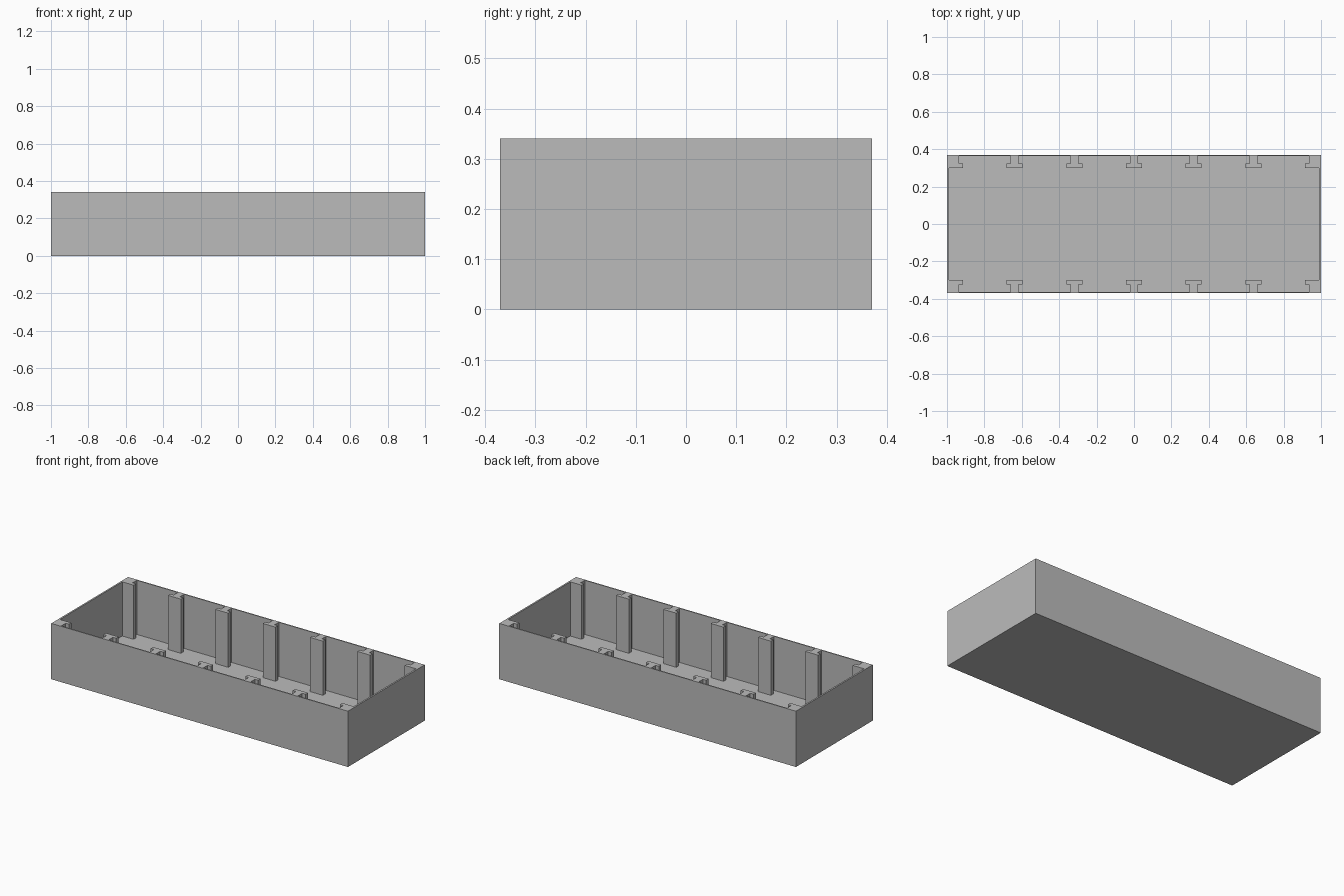
import bpy
import bmesh

# Remove the default cube only
cube = bpy.data.objects.get("Cube")
if cube:
    bpy.data.objects.remove(cube, do_unlink=True)

# Main sizes
HALF_X, HALF_Y, HEIGHT = 1.0, 0.37, 0.34
WALL, FLOOR = 0.01, 0.01
PITCH = 0.319                      # spacing of the T-shaped posts
STEM, FLANGE = 0.021, 0.043        # half widths
FLANGE_BACK, FLANGE_FRONT = 0.323, 0.3
IN_X, IN_Y = HALF_X - WALL, HALF_Y - WALL + 0.003


def half_post(center, side):
    """Outline of one side of a T post, from the wall out to the flange face."""
    stem, flange = center + side * STEM, center + side * FLANGE
    return [(stem, IN_Y), (stem, FLANGE_BACK), (flange, FLANGE_BACK), (flange, FLANGE_FRONT)]


# Cavity outline along the back wall, left to right, with half posts in the corners
back = [(-IN_X, FLANGE_FRONT)] + half_post(-3 * PITCH, 1)[::-1]
for i in range(-2, 3):
    back += half_post(i * PITCH, -1) + half_post(i * PITCH, 1)[::-1]
back += half_post(3 * PITCH, -1) + [(IN_X, FLANGE_FRONT)]
cavity = back + [(x, -y) for x, y in reversed(back)]
outer = [(-HALF_X, HALF_Y), (HALF_X, HALF_Y), (HALF_X, -HALF_Y), (-HALF_X, -HALF_Y)]

bm = bmesh.new()


def ring(points, z):
    return [bm.verts.new((x, y, z)) for x, y in points]


def bridge(lower, upper):
    """Vertical faces between two matching rings."""
    n = len(lower)
    for i in range(n):
        j = (i + 1) % n
        bm.faces.new((lower[i], lower[j], upper[j], upper[i]))


# Outer shell and underside
base, rim_out = ring(outer, 0), ring(outer, HEIGHT)
bridge(base, rim_out)
bm.faces.new(base)

# Inner walls with posts, and the floor
floor, rim_in = ring(cavity, FLOOR), ring(cavity, HEIGHT)
bridge(floor, rim_in)
bm.faces.new(floor)

# Flat rim between the outer edge and the cavity
rim_edges = [bm.edges.get((r[i - 1], r[i])) for r in (rim_out, rim_in) for i in range(len(r))]
bmesh.ops.triangle_fill(bm, edges=rim_edges, use_beauty=True)
bmesh.ops.recalc_face_normals(bm, faces=bm.faces)

mesh = bpy.data.meshes.new("tray")
bm.to_mesh(mesh)
bm.free()
tray = bpy.data.objects.new("tray", mesh)
bpy.context.collection.objects.link(tray)

# Plain grey material
color = (0.5, 0.5, 0.5, 1.0)
grey = bpy.data.materials.new("plain grey")
grey.use_nodes = True
grey.diffuse_color = color
grey.node_tree.nodes["Principled BSDF"].inputs["Base Color"].default_value = color
mesh.materials.append(grey)
